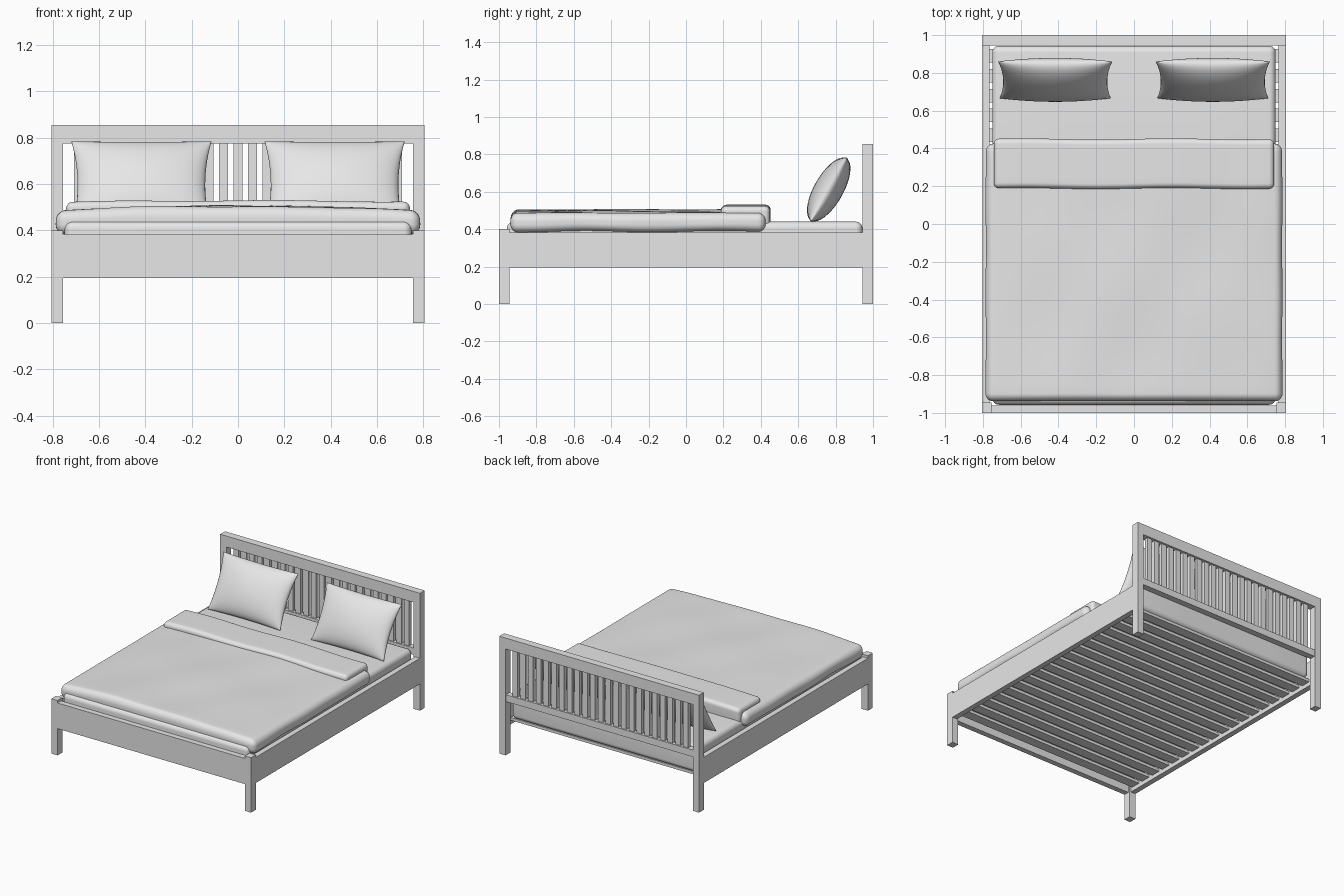
import bpy, bmesh, math
from mathutils import Vector

if "Cube" in bpy.data.objects:
    bpy.data.objects.remove(bpy.data.objects["Cube"])

grey = bpy.data.materials.new("plain_grey")
grey.diffuse_color = (0.8, 0.8, 0.8, 1)
grey.use_nodes = True
grey.node_tree.nodes["Principled BSDF"].inputs["Base Color"].default_value = grey.diffuse_color


def finish(name, bm, smooth=False):
    bmesh.ops.recalc_face_normals(bm, faces=bm.faces)
    me = bpy.data.meshes.new(name)
    bm.to_mesh(me)
    bm.free()
    me.materials.append(grey)
    ob = bpy.data.objects.new(name, me)
    bpy.context.collection.objects.link(ob)
    if smooth:
        for p in me.polygons:
            p.use_smooth = True
    return ob


def box(name, x0, x1, y0, y1, z0, z1):
    bm = bmesh.new()
    bmesh.ops.create_cube(bm, size=1)
    for v in bm.verts:
        v.co = Vector(((x0 + x1) / 2 + v.co.x * (x1 - x0),
                       (y0 + y1) / 2 + v.co.y * (y1 - y0),
                       (z0 + z1) / 2 + v.co.z * (z1 - z0)))
    return finish(name, bm)


def soft_slab(name, lo, hi, r, cells, warp=None):
    """Box with rounded edges, gridded finely enough to be warped."""
    axes = []
    for a, b, n in zip(lo, hi, cells):
        rim = [r * (1 - math.tan(math.radians(45 - 45 * i / 4))) for i in range(4)]
        inner = [a + r + (b - a - 2 * r) * i / n for i in range(n + 1)]
        axes.append([a + t for t in rim] + inner + [b - t for t in reversed(rim)])
    bm, grid = bmesh.new(), {}

    def vert(key):
        if key not in grid:
            p = Vector([axes[i][key[i]] for i in range(3)])
            core = Vector([min(max(p[i], lo[i] + r), hi[i] - r) for i in range(3)])
            q = core + (p - core).normalized() * r
            grid[key] = bm.verts.new(warp(q) if warp else q)
        return grid[key]

    for d in range(3):
        e, f = (d + 1) % 3, (d + 2) % 3
        for end in (0, len(axes[d]) - 1):
            for i in range(len(axes[e]) - 1):
                for j in range(len(axes[f]) - 1):
                    quad = []
                    for di, dj in ((0, 0), (1, 0), (1, 1), (0, 1)):
                        k = [0, 0, 0]
                        k[d], k[e], k[f] = end, i + di, j + dj
                        quad.append(vert(tuple(k)))
                    bm.faces.new(quad)
    return finish(name, bm, True)


# Posts, side rails
for side, s in (("left", -1), ("right", 1)):
    xs = sorted((s * 0.755, s * 0.805))
    box(f"foot_post_{side}", *xs, -1, -0.945, 0, 0.4)
    box(f"head_post_{side}", *xs, 0.945, 1, 0, 0.855)
    box(f"side_rail_{side}", *sorted((s * 0.765, s * 0.805)), -0.945, 0.945, 0.195, 0.382)

# Foot rail and headboard rails
box("foot_rail", -0.755, 0.755, -1, -0.96, 0.195, 0.382)
box("head_top_rail", -0.755, 0.755, 0.945, 1, 0.775, 0.855)
box("head_lower_rail", -0.755, 0.755, 0.95, 0.995, 0.39, 0.44)

# Headboard spindles
for i in range(23):
    x = (i - 11) * 0.0625
    box(f"head_spindle_{i + 1}", x - 0.02, x + 0.02, 0.96, 0.985, 0.44, 0.775)

# Slats under the mattress
for i in range(18):
    y = -0.895 + i * 0.105
    box(f"bed_slat_{i + 1}", -0.766, 0.766, y - 0.036, y + 0.036, 0.225, 0.245)

# Mattress
soft_slab("mattress", (-0.75, -0.957, 0.245), (0.75, 0.943, 0.44), 0.035, (4, 4, 2))


# Duvet with a gentle crown, ripples and uneven side hems
def drape(p):
    x, y, z = p
    t = max(0, (z - 0.39) / 0.095)
    crown = max(0, 1 - (x / 0.785) ** 2) ** 0.7
    ripple = math.sin(5 * x + 3 * y) * math.sin(6 * y - 2 * x) + 0.5 * math.sin(11 * x - 7 * y)
    z += t * crown * (0.021 + 0.004 * ripple)
    z += (1 - min(t, 1)) * 0.004 * math.sin(9 * y)
    x *= 1 + 0.004 * math.sin(13 * y) * (1 - min(t, 1))
    return Vector((x, y, z))


soft_slab("duvet", (-0.785, -0.938, 0.387), (0.785, 0.425, 0.483), 0.04, (30, 28, 2), drape)


# Folded-back duvet end
def fold_warp(p):
    p = p.copy()
    p.z += 0.006 * (1 - (p.x / 0.74) ** 2) + 0.002 * math.sin(9 * p.x)
    p.y += 0.003 * math.sin(8 * p.x)
    return p


soft_slab("duvet_fold", (-0.742, 0.188, 0.405), (0.742, 0.45, 0.523), 0.028, (30, 6, 2), fold_warp)


# Pillows: two puffed sheets sharing a pinched seam
def pillow(name, cx, flip):
    bm, n = bmesh.new(), 24
    lean = Vector((0, 0.19, 0.335)).normalized()
    out = Vector((0, -lean.z, lean.y))
    sheets = []
    for s in (1, -1):
        rows = []
        for i in range(n + 1):
            row = []
            for j in range(n + 1):
                u = math.sin(math.pi / 2 * (2 * i / n - 1))
                v = math.sin(math.pi / 2 * (2 * j / n - 1))
                a, b = 1 - u * u, 1 - v * v
                px = flip * 0.298 * u * (1 - 0.075 * b) * (1 + 0.015 * v)
                pv = 0.197 * v * (1 - 0.03 * a)
                puff = s * 0.078 * max(a * b, 0) ** 0.5
                row.append(bm.verts.new(Vector((cx + px, 0.763, 0.612)) + lean * pv + out * puff))
            rows.append(row)
        sheets.append(rows)
    for rows in sheets:
        for i in range(n):
            for j in range(n):
                bm.faces.new((rows[i][j], rows[i + 1][j], rows[i + 1][j + 1], rows[i][j + 1]))
    bmesh.ops.remove_doubles(bm, verts=bm.verts, dist=1e-5)
    finish(name, bm, True)


pillow("pillow_left", -0.417, 1)
pillow("pillow_right", 0.417, -1)
